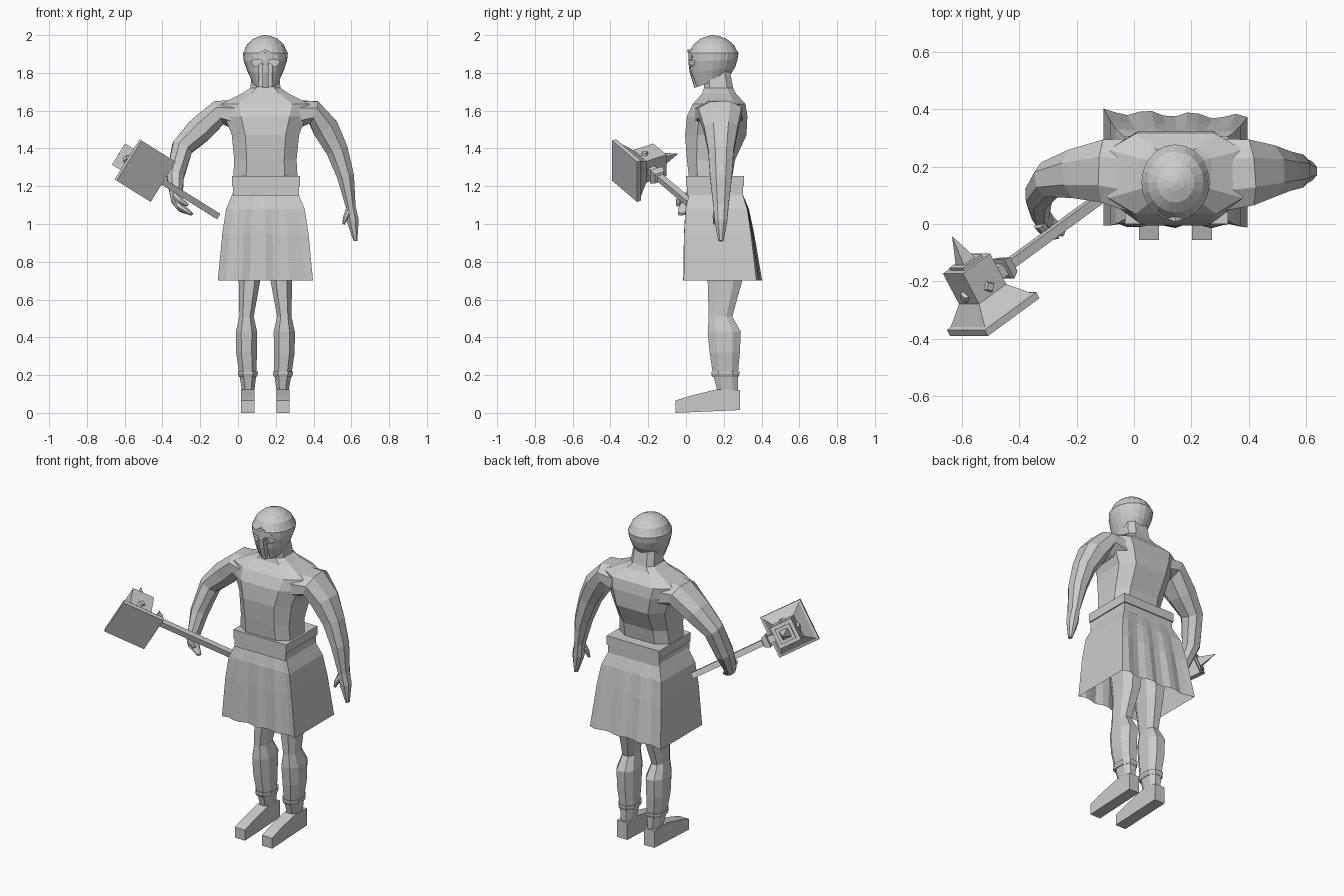
import bpy, bmesh
from math import sin, cos, pi
from mathutils import Vector

cube = bpy.data.objects.get("Cube")
if cube:
    bpy.data.objects.remove(cube)

grey = bpy.data.materials.new("light_grey")
grey.use_nodes = True
grey.diffuse_color = (0.6, 0.6, 0.6, 1)
grey.node_tree.nodes["Principled BSDF"].inputs["Base Color"].default_value = (0.6, 0.6, 0.6, 1)

MID = 0.145  # x of the body's own centre line


def loft(name, rings, cap_start=True, cap_end=True):
    """Skin a list of point rings into one flat-shaded object."""
    bm = bmesh.new()
    rows = [[bm.verts.new(p) for p in ring] for ring in rings]
    for a, b in zip(rows, rows[1:]):
        n = len(a)
        for i in range(n):
            bm.faces.new((a[i], a[(i + 1) % n], b[(i + 1) % n], b[i]))
    if cap_start:
        bm.faces.new(rows[0])
    if cap_end:
        bm.faces.new(rows[-1])
    bmesh.ops.recalc_face_normals(bm, faces=bm.faces)
    mesh = bpy.data.meshes.new(name)
    bm.to_mesh(mesh)
    bm.free()
    mesh.materials.append(grey)
    obj = bpy.data.objects.new(name, mesh)
    bpy.context.collection.objects.link(obj)
    return obj


def octagon(k=0.5):
    return [(1, -k), (1, k), (k, 1), (-k, 1), (-1, k), (-1, -k), (-k, -1), (k, -1)]


SQUARE = [(1, -1), (1, 1), (-1, 1), (-1, -1)]


def level(shape, cx, z, half, front, back):
    """Horizontal ring at height z."""
    mid, depth = (front + back) / 2, (back - front) / 2
    return [Vector((cx + half * u, mid + depth * v, z)) for u, v in shape]


def limb(name, path):
    """Tube through (x, y, z, half width, half depth) stations."""
    pts = [Vector(p[:3]) for p in path]
    rings = []
    for i, (p, s) in enumerate(zip(pts, path)):
        t = (pts[min(i + 1, len(pts) - 1)] - pts[max(i - 1, 0)]).normalized()
        side = t.cross(Vector((0, 1, 0))).normalized()
        deep = side.cross(t)
        rings.append([p + side * s[3] * u + deep * s[4] * v for u, v in octagon(0.45)])
    loft(name, rings)


# Torso and neck: height, half width, front, back
torso = [(1.15, .165, .02, .27), (1.25, .17, .015, .245), (1.34, .165, .005, .26),
         (1.47, .178, -.005, .32), (1.57, .215, .005, .325), (1.635, .235, .035, .315),
         (1.69, .125, .085, .265), (1.72, .08, .095, .25), (1.82, .07, .09, .23)]
loft("torso", [level(octagon(0.6), MID, *r) for r in torso])

# Arms
limb("left_arm", [(.28, .17, 1.575, .08, .13), (.40, .18, 1.592, .062, .115),
                  (.465, .185, 1.505, .07, .09), (.525, .185, 1.39, .058, .068),
                  (.57, .185, 1.25, .045, .058), (.597, .185, 1.09, .026, .04),
                  (.607, .185, 1.02, .032, .034), (.622, .185, .91, .01, .014)])
limb("left_thumb", [(.59, .17, 1.08, .018, .018), (.572, .155, 1.04, .014, .014),
                    (.558, .15, 1.0, .007, .007)])
limb("right_arm", [(.0, .17, 1.575, .08, .13), (-.10, .185, 1.59, .066, .11),
                   (-.2, .175, 1.5, .07, .085), (-.295, .155, 1.405, .056, .062),
                   (-.333, .1, 1.25, .046, .055), (-.325, .03, 1.13, .03, .04),
                   (-.3, -.005, 1.085, .022, .035), (-.245, -.03, 1.052, .008, .014)])
limb("right_thumb", [(-.33, .0, 1.15, .02, .02), (-.3, -.04, 1.12, .016, .016),
                     (-.265, -.045, 1.1, .008, .008)])

# Belt: two stacked bands
loft("belt_upper", [level(SQUARE, MID + .003, z, .18, .0, .308) for z in (1.2, 1.255)])
loft("belt_lower", [level(SQUARE, MID + .003, z, .174, .005, .302) for z in (1.15, 1.2)])


# Pleated skirt: boxy rings with folds that deepen towards the hem
def pleated(z, half, front, back, fold):
    n = 12
    ring = []
    for i in range(n + 1):
        u = -1 + 2 * i / n
        ring.append(Vector((MID + half * u, front + fold * sin(i * 1.9), z)))
    for i in range(n + 1):
        u = 1 - 2 * i / n
        ring.append(Vector((MID + half * u, back - fold * (u + 1) + fold * sin(i * 1.7), z)))
    return ring


skirt = [(1.17, .17, .02, .295, 0), (1.08, .208, .0, .33, .003), (.95, .228, -.005, .355, .006),
         (.70, .252, -.005, .393, .01)]
loft("skirt", [pleated(*r) for r in skirt], cap_end=False)

# Legs, ankle cuffs and feet, mirrored about the body's centre line
leg = [(1.1, .085, .085, .08, .29), (.85, .083, .075, .1, .31), (.69, .085, .056, .115, .295),
       (.51, .1, .038, .12, .245), (.43, .1, .056, .115, .29), (.32, .1, .055, .125, .285),
       (.21, .093, .046, .142, .275), (.12, .091, .033, .165, .275), (.06, .091, .033, .165, .275)]
foot = [(-.055, 0), (-.055, .065), (.02, .09), (.165, .125), (.285, .12), (.285, .015)]
for name, s in (("left", 1), ("right", -1)):
    loft(name + "_leg", [level(octagon(), MID + s * x, z, h, f, b) for z, x, h, f, b in leg])
    loft(name + "_cuff", [level(octagon(), MID + s * .093, z, h, .142 - e, .275 + e)
                          for z, h, e in ((.19, .046, .002), (.205, .053, .008), (.218, .053, .008))])
    loft(name + "_foot", [[Vector((MID + s * (.093 + dx), y, z)) for y, z in foot]
                          for dx in (-.035, .035)])


# Helmet: rings tilt so that the cheeks hang lower than the nape
def oval(front_z, back_z, half, front, back, n=20):
    ring = []
    for i in range(n):
        a = 2 * pi * i / n
        f = (1 + sin(a)) / 2
        ring.append(Vector((MID + half * cos(a), front + (back - front) * f,
                            front_z + (back_z - front_z) * f)))
    return ring


helmet_rings = [(1.72, 1.79, .07, .045, .235), (1.80, 1.83, .098, .02, .26),
                (1.86, 1.87, .115, .012, .273), (1.905, 1.905, .119, .012, .278),
                (1.912, 1.912, .114, .018, .273), (1.95, 1.95, .098, .04, .252),
                (1.98, 1.98, .065, .075, .215), (1.995, 1.995, .03, .115, .175),
                (2.0, 2.0, .006, .139, .151)]
helmet = loft("helmet", [oval(*r) for r in helmet_rings])

# Eye and mouth slots carved into the helmet front, leaving a nose guard
slots = []
for s in (1, -1):
    eye = [(.012, 1.842), (.02, 1.868), (.05, 1.872), (.078, 1.862), (.065, 1.838), (.035, 1.832)]
    cheek = [(.016, 1.70), (.016, 1.848), (.034, 1.845), (.036, 1.70)]
    for label, shape, deep in (("eye", eye, .05), ("mouth", cheek, .058)):
        slots.append(loft(label + "_cutter",
                          [[Vector((MID + s * x, y, z)) for x, z in shape] for y in (-.1, deep)]))
for cutter in slots:
    cutter.hide_render = True
    cutter.hide_set(True)
    cutter.display_type = 'WIRE'
    mod = helmet.modifiers.new(cutter.name, 'BOOLEAN')
    mod.operation = 'DIFFERENCE'
    mod.solver = 'EXACT'
    mod.object = cutter
# Apply the cuts, then discard the cutters
bpy.context.view_layer.update()
graph = bpy.context.evaluated_depsgraph_get()
carved = bpy.data.meshes.new_from_object(helmet.evaluated_get(graph))
helmet.modifiers.clear()
helmet.data = carved
for cutter in slots:
    bpy.data.objects.remove(cutter)

# Brow ridge: a shallow chevron above the eyes
brow = [(-.07, 1.885), (0, 1.925), (.07, 1.885), (.06, 1.878), (0, 1.91), (-.06, 1.878)]
loft("brow_ridge", [[Vector((MID + x, y + abs(x) * .35, z)) for x, z in brow] for y in (.008, .03)])

# War hammer axes: along the handle, across it, and out of the striking face
along = Vector((.72, .527, -.45)).normalized()
across = Vector((.53, 0, .85)).normalized()
strike = along.cross(across).normalized()
hub = Vector((-.542, -.219, 1.314))


def hammer_part(name, axis, a, b, stations, turn=0):
    """Square-section part running along an axis from the hammer's hub."""
    rings = []
    for t, r in stations:
        rings.append([hub + axis * t + (a * (u * cos(turn) - v * sin(turn))
                      + b * (u * sin(turn) + v * cos(turn))) * r for u, v in SQUARE])
    loft(name, rings)


hammer_part("hammer_handle", along, across, strike, [(.05, .017), (.6, .017)])
hammer_part("hammer_collar", along, across, strike,
            [(.06, .02), (.115, .022), (.118, .04), (.15, .028), (.155, .017)])
hammer_part("hammer_head", strike, along, across,
            [(-.095, .066), (.03, .066), (.095, .112), (.1, .125), (.125, .125)])
hammer_part("hammer_back_block", strike, along, across, [(-.105, .045), (-.09, .045)])
hammer_part("hammer_spike", strike, along, across, [(-.1, .028), (-.205, .001)])
for i, (axis, b) in enumerate(((across, along), (-across, along), (-along, across))):
    hammer_part("hammer_stud_%d" % (i + 1), axis, b, strike, [(.06, .018), (.078, .012)], pi / 4)
